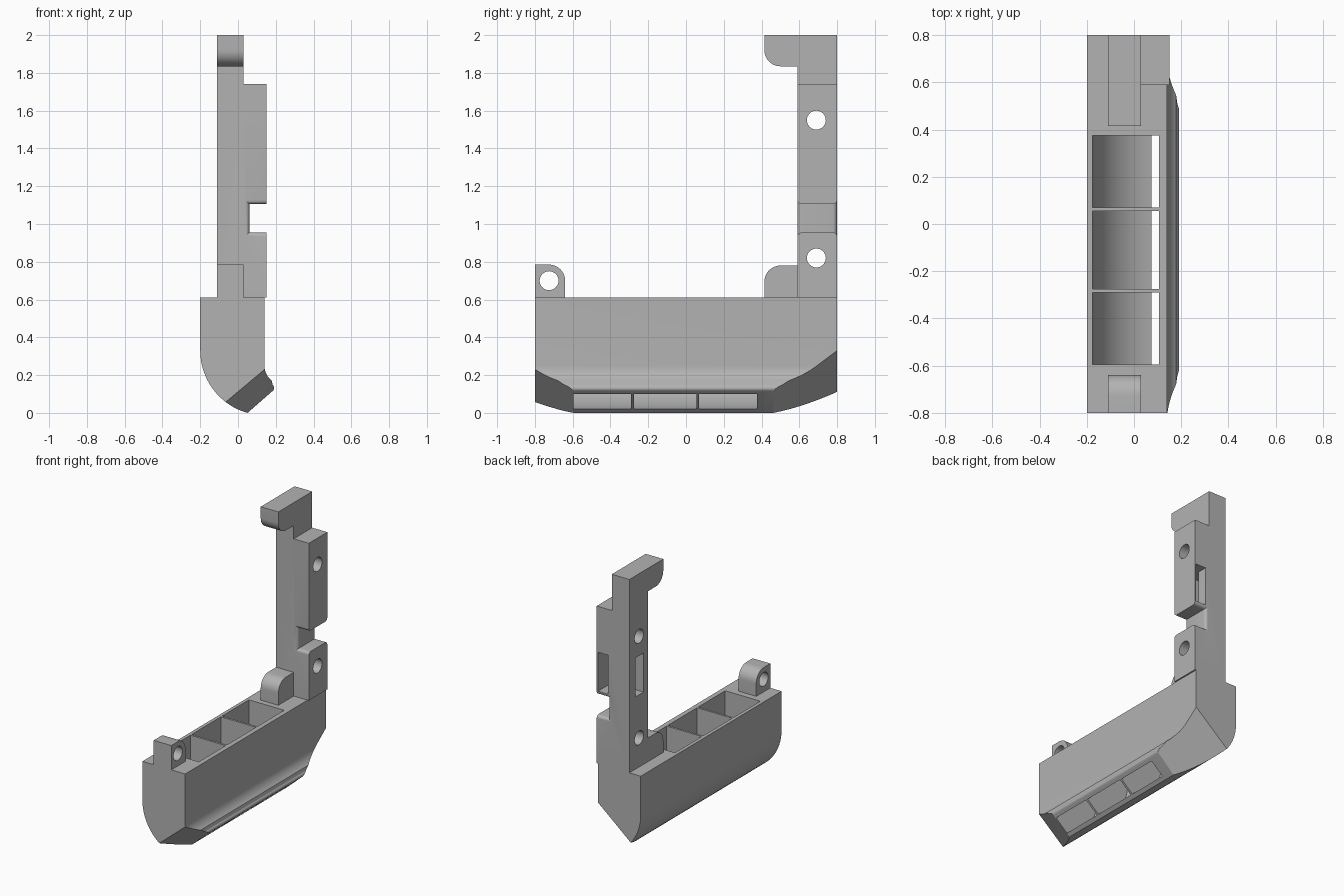
import bpy, bmesh, math
from mathutils import Vector

cube = bpy.data.objects.get("Cube")
if cube:
    bpy.data.objects.remove(cube, do_unlink=True)

grey = bpy.data.materials.new("mid_grey")
grey.use_nodes = True
tone = (0.45, 0.45, 0.45, 1)
grey.diffuse_color = tone
grey.node_tree.nodes["Principled BSDF"].inputs["Base Color"].default_value = tone


def arc(cx, cz, r, start, end, steps=10):
    angles = [math.radians(start + (end - start) * i / steps) for i in range(steps + 1)]
    return [(cx + r * math.cos(a), cz + r * math.sin(a)) for a in angles]


def make_object(name, bm):
    bmesh.ops.recalc_face_normals(bm, faces=bm.faces)
    mesh = bpy.data.meshes.new(name)
    bm.to_mesh(mesh)
    bm.free()
    mesh.materials.append(grey)
    obj = bpy.data.objects.new(name, mesh)
    bpy.context.collection.objects.link(obj)
    return obj


def loft(name, rings):
    """Closed solid through a list of matching 3D rings."""
    bm = bmesh.new()
    loops = [[bm.verts.new(p) for p in ring] for ring in rings]
    n = len(loops[0])
    for a, b in zip(loops, loops[1:]):
        for i in range(n):
            j = (i + 1) % n
            bm.faces.new((a[i], a[j], b[j], b[i]))
    bm.faces.new(loops[0])
    bm.faces.new(loops[-1])
    return make_object(name, bm)


def prism_y(name, xz, y0, y1):
    return loft(name, [[(x, y, z) for x, z in xz] for y in (y0, y1)])


def prism_x(name, yz, x0, x1):
    return loft(name, [[(x, y, z) for y, z in yz] for x in (x0, x1)])


def rect(a0, a1, b0, b1):
    return [(a0, b0), (a1, b0), (a1, b1), (a0, b1)]


def activate(obj):
    bpy.ops.object.select_all(action='DESELECT')
    obj.select_set(True)
    bpy.context.view_layer.objects.active = obj


def cut(obj, cutter):
    cutter.hide_render = True
    mod = obj.modifiers.new("cut", 'BOOLEAN')
    mod.operation = 'DIFFERENCE'
    mod.solver = 'EXACT'
    mod.object = cutter
    activate(obj)
    bpy.ops.object.modifier_apply(modifier=mod.name)
    bpy.data.objects.remove(cutter, do_unlink=True)


def cross_hole(obj, y, z):
    cut(obj, prism_x("hole_cutter", arc(y, z, 0.05, 0, 348.75, 31), -0.3, 0.3))


def slice_off(obj, point, normal):
    bm = bmesh.new()
    bm.from_mesh(obj.data)
    res = bmesh.ops.bisect_plane(bm, geom=bm.verts[:] + bm.edges[:] + bm.faces[:],
                                 plane_co=point, plane_no=normal, clear_outer=True)
    edges = [e for e in res["geom_cut"] if isinstance(e, bmesh.types.BMEdge)]
    bmesh.ops.contextual_create(bm, geom=edges)
    bmesh.ops.recalc_face_normals(bm, faces=bm.faces)
    bm.to_mesh(obj.data)
    bm.free()


# Trough body: curved back, slanted outlet lip, flared front
lip = arc(0.171, 0.132, 0.02, -50, 50, 6)
flare = arc(0.24, 0.25, 0.1, 232, 180, 8)
outline = [(-0.2, 0.61)] + arc(0.143, 0.33, 0.343, 180, 254.3, 16) + lip + flare + [(0.14, 0.61)]
body = prism_y("trough_body", outline, -0.8, 0.8)

# Bevelled ends of the outlet
tilt = math.radians(40)
out = Vector((math.sin(tilt), 0, -math.cos(tilt)))
for end, depth in ((-1, -0.086), (1, -0.163)):
    slice_off(body, out * depth + Vector((0, 0.8 * end, 0)), out + Vector((0, 0.577 * end, 0)))

# Three chambers, leaving thin dividers between them
chamber = ([(-0.175, 0.7)] + arc(0.143, 0.33, 0.318, 180, 258.6, 16)
           + [(0.15, -0.04), (0.22, 0.03), (0.165, 0.1), (0.13, 0.165), (0.11, 0.21),
              (0.105, 0.25), (0.105, 0.7)])
for y0, y1 in ((-0.595, -0.29), (-0.275, 0.055), (0.07, 0.375)):
    cut(body, prism_y("chamber_cutter", chamber, y0, y1))

# Upright post with stepped top
post = prism_y("upright_post", [(-0.11, 0.61), (0.15, 0.61), (0.15, 1.74), (0.03, 1.74),
                                (0.03, 2), (-0.11, 2)], 0.59, 0.8)
for z in (0.82, 1.55):
    cross_hole(post, 0.69, z)

# Notch with rounded mouth on both sides
r = 0.022
steps = [math.pi / 2 * i / 6 for i in range(7)]
half = [(r * (1 - math.sin(a)), r * (1 - math.cos(a))) for a in steps]
stations = [(0.58, r)] + [(0.59 + dy, e) for e, dy in
                          [(r * (1 - math.sin(a)), r * (1 - math.cos(a))) for a in steps]]
stations += [(1.39 - y, e) for y, e in reversed(stations)]
cut(post, loft("notch_cutter", [[(x, y, z) for x, z in rect(0.06 - e, 0.2, 0.955 - e, 1.105 + e)]
                                for y, e in stations]))

# Angled passage from the side face to the rear face
passage = [(-0.2, 0.64), (0.14, 0.64), (0.14, 0.9), (0.06, 0.9), (0.06, 0.73), (-0.2, 0.73)]
cut(post, loft("passage_cutter", [[(x, y, z) for x, y in passage] for z in (1.13, 1.41)]))

# Hook at the top of the post
hook = prism_x("top_hook", [(0.59, 1.835), (0.59, 2), (0.415, 2)]
               + arc(0.5, 1.92, 0.085, 180, 270), -0.11, 0.03)

# Rounded lug at the foot of the post
foot = prism_x("foot_lug", [(0.59, 0.61), (0.59, 0.78)]
               + arc(0.5, 0.695, 0.085, 90, 180) + [(0.415, 0.61)], -0.11, 0.03)

# Rounded front lug with a hole
lug = prism_x("front_lug", [(-0.8, 0.61), (-0.64, 0.61)]
              + arc(-0.725, 0.7, 0.085, 0, 90) + [(-0.8, 0.785)], -0.11, 0.03)
cross_hole(lug, -0.725, 0.7)

for obj in (body, post, hook, foot, lug):
    activate(obj)
    bpy.ops.object.shade_smooth_by_angle(angle=math.radians(25))
